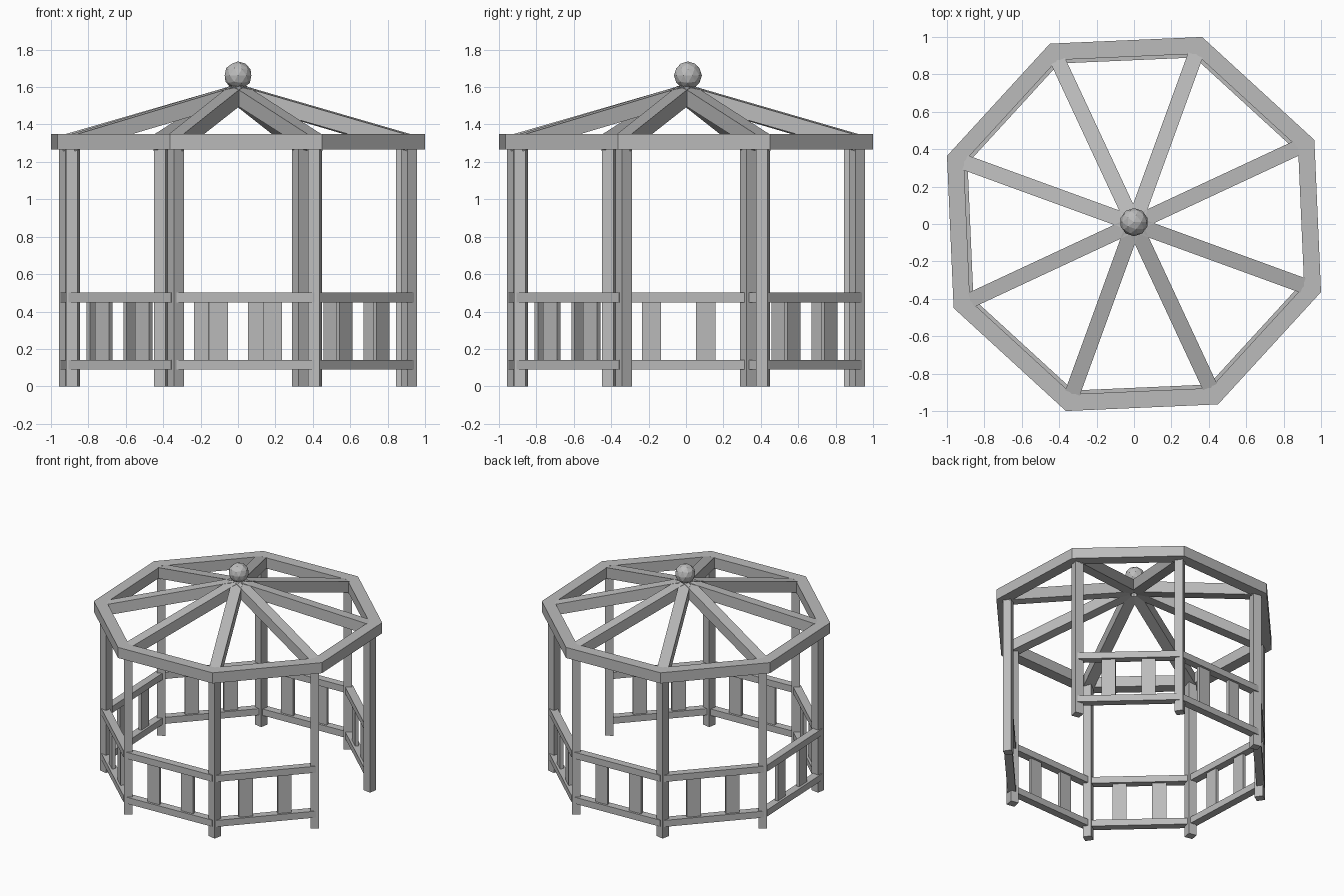
import bpy, bmesh
from math import radians, cos, sin, pi
from mathutils import Matrix, Vector

if "Cube" in bpy.data.objects:
    bpy.data.objects.remove(bpy.data.objects["Cube"])

mat = bpy.data.materials.new("plain grey")
mat.diffuse_color = (0.5, 0.5, 0.5, 1)
mat.use_nodes = True
mat.node_tree.nodes["Principled BSDF"].inputs["Base Color"].default_value = mat.diffuse_color

N = 8
START = 25          # angle of the first corner, degrees
STEP = 45
CORNERS = [START + STEP * i for i in range(N)]


def finish(bm, name):
    bmesh.ops.recalc_face_normals(bm, faces=bm.faces)
    me = bpy.data.meshes.new(name)
    bm.to_mesh(me)
    bm.free()
    me.materials.append(mat)
    ob = bpy.data.objects.new(name, me)
    bpy.context.scene.collection.objects.link(ob)
    return ob


def box(name, size, loc, angle):
    """Box turned about z; loc is the world centre."""
    bm = bmesh.new()
    m = (Matrix.Translation(loc) @ Matrix.Rotation(radians(angle), 4, 'Z')
         @ Matrix.Diagonal((*size, 1)))
    bmesh.ops.create_cube(bm, size=1, matrix=m)
    return finish(bm, name)


def polar(r, angle, z, side=0.0):
    """Point at radius r, shifted sideways along the tangent."""
    a = radians(angle)
    return Vector((r * cos(a) - side * sin(a), r * sin(a) + side * cos(a), z))


# roof ring: mitred octagonal beam
bm = bmesh.new()
profile = [(1.064, 1.265), (1.064, 1.35), (0.968, 1.35), (0.968, 1.265)]
loops = [[bm.verts.new(polar(r, a, z)) for r, z in profile] for a in CORNERS]
for i in range(N):
    p, q = loops[i], loops[(i + 1) % N]
    for j in range(4):
        k = (j + 1) % 4
        bm.faces.new((p[j], q[j], q[k], p[k]))
finish(bm, "roof_ring")

# posts and sloping rafters at each corner
for i, a in enumerate(CORNERS):
    box(f"post_{i}", (0.063, 0.063, 1.30), polar(0.973, a, 0.65), a - 36)

    bm = bmesh.new()
    side = [(0.025, 1.605), (0.98, 1.345), (0.98, 1.258), (0.025, 1.515)]
    lo = [bm.verts.new(polar(r, a, z, -0.041)) for r, z in side]
    hi = [bm.verts.new(polar(r, a, z, 0.041)) for r, z in side]
    bm.faces.new(lo)
    bm.faces.new(hi)
    for j in range(4):
        k = (j + 1) % 4
        bm.faces.new((lo[j], lo[k], hi[k], hi[j]))
    finish(bm, f"rafter_{i}")

# railing bays, leaving the +x bay open as the entrance
for i, a in enumerate(CORNERS[:-1]):
    mid = a + STEP / 2
    for label, z in (("lower", 0.115), ("upper", 0.475)):
        box(f"{label}_rail_{i}", (0.06, 0.745, 0.052), polar(0.905, mid, z), mid)
    for label, s in (("a", -0.145), ("b", 0.145)):
        box(f"baluster_{i}{label}", (0.025, 0.103, 0.33),
            polar(0.905, mid, 0.295, s), mid)

# faceted ball finial
bm = bmesh.new()
bmesh.ops.create_icosphere(bm, subdivisions=2, radius=0.075,
                           matrix=Matrix.Translation((0, 0.01, 1.662)))
finish(bm, "ball_finial")
